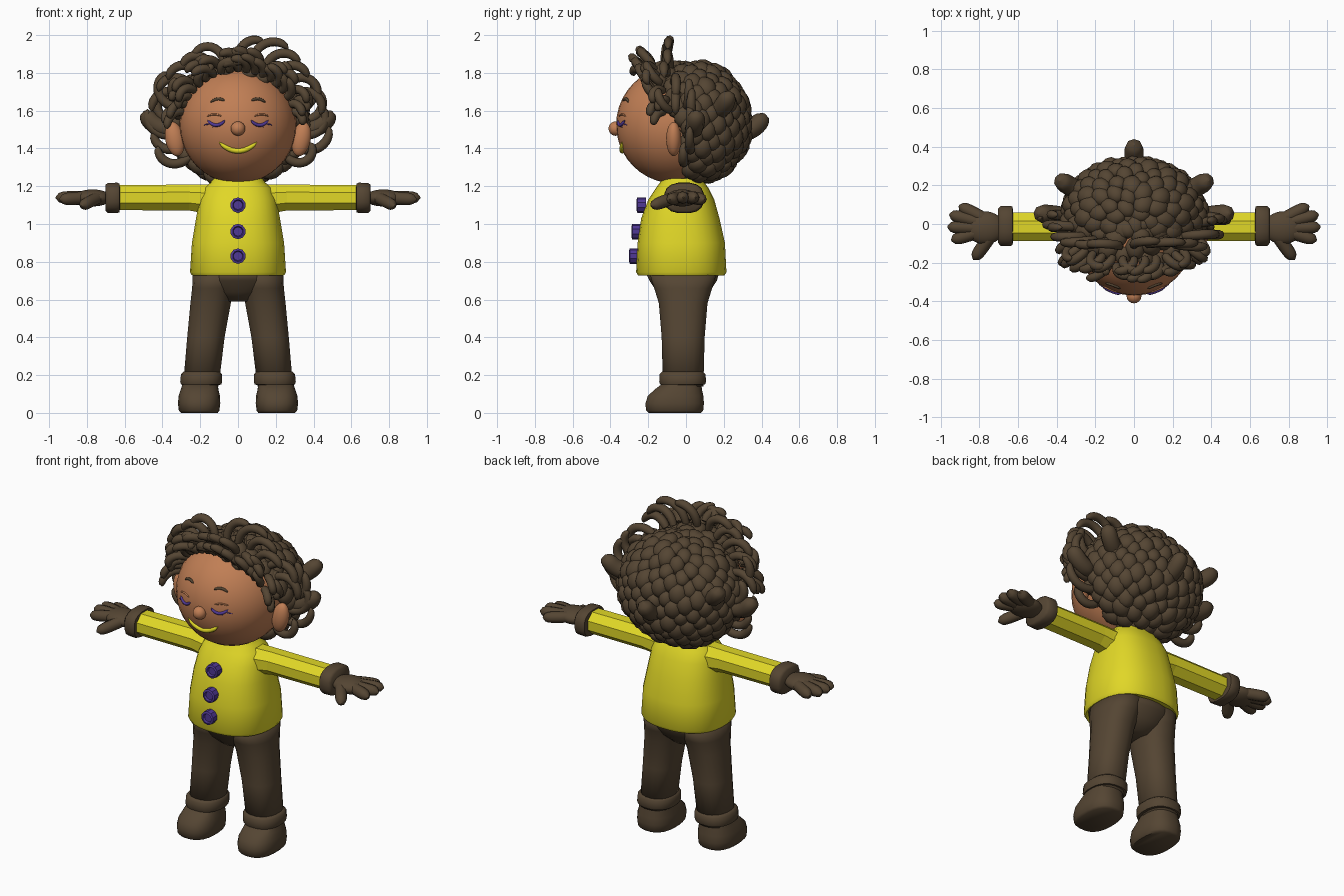
import bpy, bmesh, math, random
from mathutils import Vector, Matrix

random.seed(4)
if "Cube" in bpy.data.objects:
    bpy.data.objects.remove(bpy.data.objects["Cube"])


def material(name, r, g, b):
    m = bpy.data.materials.new(name)
    m.use_nodes = True
    m.diffuse_color = (r, g, b, 1)
    m.node_tree.nodes["Principled BSDF"].inputs["Base Color"].default_value = (r, g, b, 1)
    return m


skin = material("tan skin", .53, .21, .09)
yellow = material("yellow", .75, .68, .02)
brown = material("dark brown", .09, .06, .033)
purple = material("purple", .08, .04, .3)


def finish(name, bm, mat, smooth=True):
    bmesh.ops.recalc_face_normals(bm, faces=bm.faces)
    me = bpy.data.meshes.new(name)
    bm.to_mesh(me)
    bm.free()
    me.materials.append(mat)
    for p in me.polygons:
        p.use_smooth = smooth
    ob = bpy.data.objects.new(name, me)
    bpy.context.collection.objects.link(ob)
    return ob


def loft(name, rings, mat, sides=24, power=2.0, along_x=False, side=1, smooth=True):
    """Stack oval rings (height, cx, cy, rx, ry) and cap both ends."""
    bm = bmesh.new()
    loops = []
    for h, cx, cy, rx, ry in rings:
        loop = []
        for i in range(sides):
            a = 2 * math.pi * (i + .5) / sides
            c, s = math.cos(a), math.sin(a)
            u = cx + rx * math.copysign(abs(c) ** (2 / power), c)
            v = cy + ry * math.copysign(abs(s) ** (2 / power), s)
            co = (h * side, u, v) if along_x else (u * side, v, h)
            loop.append(bm.verts.new(co))
        loops.append(loop)
    for a, b in zip(loops, loops[1:]):
        for i in range(sides):
            j = (i + 1) % sides
            bm.faces.new((a[i], a[j], b[j], b[i]))
    bm.faces.new(loops[0])
    bm.faces.new(loops[-1])
    return finish(name, bm, mat, smooth)


def ball(name, loc, scale, mat, tilt=0):
    bm = bmesh.new()
    m = Matrix.Translation(loc) @ Matrix.Rotation(tilt, 4, 'Y') @ Matrix.Diagonal((*scale, 1))
    bmesh.ops.create_uvsphere(bm, u_segments=32, v_segments=20, radius=1, matrix=m)
    return finish(name, bm, mat)


def tubes(name, paths, mat):
    """Round tubes; each path is a list of (point, radius)."""
    cu = bpy.data.curves.new(name, 'CURVE')
    cu.dimensions = '3D'
    cu.bevel_depth = 1
    cu.bevel_resolution = 2
    cu.use_fill_caps = True
    for path in paths:
        sp = cu.splines.new('POLY')
        sp.points.add(len(path) - 1)
        for p, (co, r) in zip(sp.points, path):
            p.co = (*co, 1)
            p.radius = r
    tmp = bpy.data.objects.new(name, cu)
    bpy.context.collection.objects.link(tmp)
    bpy.context.view_layer.update()
    me = bpy.data.meshes.new_from_object(tmp)
    bpy.data.objects.remove(tmp)
    bm = bmesh.new()
    bm.from_mesh(me)
    return finish(name, bm, mat)


def rounded(s, r):
    return r * max(.12, (1 - abs(2 * s - 1) ** 4) ** .5)


# Head, ears, nose and neck
HC, HR = Vector((0, -.06, 1.525)), .31
ball("head", HC, (HR, HR, HR), skin)
ball("nose", (0, -.372, 1.505), (.038, .038, .038), skin)
loft("neck", [(1.15, 0, -.02, .11, .1), (1.3, 0, -.02, .12, .11)], skin)


def on_face(x, z):
    d = HR ** 2 - x ** 2 - (z - HC.z) ** 2
    return Vector((x, HC.y - math.sqrt(d), z))


def face_arc(x, z, half, sag, r, n=13, slope=0):
    path = []
    for i in range(n):
        t = 2 * i / (n - 1) - 1
        path.append((on_face(x + half * t, z + sag * t * t + slope * t),
                     rounded(i / (n - 1), r)))
    return path


tubes("mouth", [face_arc(0, 1.387, .1, .046, .014)], yellow)
for s, side in ((1, "left"), (-1, "right")):
    ball(side + "_ear", (s * .335, -.065, 1.45), (.05, .04, .092), skin, s * .2)
    lashes = [face_arc(s * .115, 1.523, .046, .026, .009)]
    for k in (-1, 0, 1):
        lashes.append([(on_face(s * (.12 + .035 * k), 1.53), .004),
                       (on_face(s * (.135 + .045 * k), 1.512 + .012 * abs(k)), .002)])
    tubes(side + "_eye", lashes, purple)
    tubes(side + "_eyelid", [face_arc(s * .125, 1.58, .04, -.01, .005)], skin)
    tubes(side + "_eyebrow", [face_arc(s * .108, 1.662, .038, -.014, .008, slope=-s * .004)], brown)

# Hair: solid core covered in overlapping round clumps
ball("hair_core", (0, .06, 1.535), (.33, .255, .29), brown)


def clumps(name, centre, radii, count, size, hairline):
    bm = bmesh.new()
    for i in range(count):
        z = 1 - 2 * (i + .5) / count
        a = i * math.pi * (3 - math.sqrt(5))
        q = math.sqrt(1 - z * z)
        n = Vector((q * math.cos(a), q * math.sin(a), z))
        p = Vector(centre) + Vector([n[k] * radii[k] for k in range(3)])
        if p.y < hairline - .7 * max(0, p.z - 1.5) or p.z < 1.25:
            continue
        turn = n.to_track_quat('Z', 'Y').to_matrix().to_4x4()
        tip = Matrix.Rotation(random.uniform(-.35, .35), 4, 'X')
        w = size * random.uniform(.85, 1.15)
        m = Matrix.Translation(p) @ turn @ tip @ Matrix.Diagonal((w, w * 1.2, w * .85, 1))
        bmesh.ops.create_icosphere(bm, subdivisions=2, radius=1, matrix=m)
    finish(name, bm, brown)


clumps("hair_clumps", (0, .05, 1.535), (.345, .265, .295), 230, .05, .0)
clumps("scalp_clumps", HC, (.315, .3, .305), 200, .045, .0)


# Hair: hooked curls round the face and tufts at the back
def curl(base, out, bend, length, hook, r, n=14):
    out, bend = Vector(out).normalized(), Vector(bend).normalized()
    p = Vector(base)
    path = []
    for i in range(n):
        s = i / (n - 1)
        path.append((p.copy(), rounded(.12 + .88 * s, r)))
        a = hook * s ** 1.2
        p += (out * math.cos(a) + bend * math.sin(a)) * length / (n - 1)
    return path


curls = []
for i in range(21):
    phi = math.radians(-38 + 256 * i / 20)
    c, s = math.cos(phi), math.sin(phi)
    y = -.1 + .12 * (1 - max(s, 0)) + random.uniform(-.03, .03)
    turn = math.copysign(1, c) * (1 if s > .35 else -1)
    base = (.33 * c, y, 1.545 + .315 * s)
    curls.append(curl(base, (c, random.uniform(-.2, .2), s), (s * turn, 0, -c * turn),
                      random.uniform(.2, .27), random.uniform(2.2, 3.1), .025))
tubes("outer_curls", curls, brown)

fringe = []
for row, (ring, y0, count) in enumerate(((.285, -.17, 19), (.325, -.13, 17))):
    for i in range(count):
        phi = math.radians(8 + 164 * (i + .5) / count)
        c, s = math.cos(phi), math.sin(phi)
        base = (ring * c * 1.03, y0 - .05 * s + .08 * (1 - s), 1.53 + ring * s)
        turn = random.choice((-1, 1))
        fringe.append(curl(base, (c, -.8, s), (s * turn, -.3, -c * turn),
                           random.uniform(.11, .17), random.uniform(2.2, 3.4), .024))
tubes("fringe_curls", fringe, brown)

tufts = []
for x, y, z in ((0, .28, 1.48), (.27, .16, 1.6), (-.27, .16, 1.6), (.36, .04, 1.5), (-.36, .04, 1.5)):
    tufts.append(curl((x, y, z), (x, y, .05), (0, 0, 1), .17, 1.3, .05))
tubes("back_tufts", tufts, brown)

# Sweater body, collar and buttons
loft("sweater", [(.735, 0, -.025, .225, .21), (.728, 0, -.025, .245, .23), (.745, 0, -.025, .255, .24),
                 (.9, 0, -.025, .245, .232), (1.03, 0, -.03, .223, .208), (1.13, 0, -.025, .205, .175),
                 (1.19, 0, -.02, .18, .14), (1.22, 0, -.02, .145, .118), (1.24, 0, -.02, .13, .108),
                 (1.235, 0, -.02, .11, .095)], yellow, 32, 2.4)
for z, y, name in ((1.1, -.235, "top"), (.96, -.262, "middle"), (.83, -.275, "bottom")):
    bm = bmesh.new()
    m = Matrix.Translation((0, y, z)) @ Matrix.Rotation(math.pi / 2, 4, 'X')
    bmesh.ops.create_cone(bm, cap_ends=True, segments=10, radius1=.041, radius2=.041, depth=.045, matrix=m)
    front = min(bm.faces, key=lambda f: f.calc_center_median().y)
    bmesh.ops.inset_region(bm, faces=[front], thickness=.012, depth=.004)
    bmesh.ops.inset_region(bm, faces=[front], thickness=.005, depth=-.012)
    finish(name + "_button", bm, purple, False)

# Hips
loft("hips", [(.59, 0, -.015, .08, .09), (.64, 0, -.015, .19, .14), (.7, 0, -.015, .235, .18),
              (.75, 0, -.02, .24, .2)], brown)

for s, side in ((1, "left"), (-1, "right")):
    # Sleeve, cuff and hand
    loft(side + "_sleeve", [(.1, -.02, 1.125, .095, .09), (.2, -.018, 1.135, .085, .08),
                            (.26, -.015, 1.14, .08, .074), (.65, -.015, 1.14, .08, .072)],
         yellow, 8, along_x=True, side=s, smooth=False)
    loft(side + "_sleeve_cuff", [(.625, -.01, 1.138, .08, .06), (.628, -.01, 1.138, .1, .077),
                                 (.64, -.01, 1.138, .106, .082), (.69, -.01, 1.138, .104, .08),
                                 (.702, -.01, 1.138, .09, .07)], brown, 16, 2.6, True, s)
    ball(side + "_palm", (s * .77, -.02, 1.138), (.1, .085, .045), brown)
    fingers = []
    for x0, y0, x1, y1, z1 in ((.78, .03, .905, .095, 1.13), (.8, .01, .955, .05, 1.14),
                               (.8, -.02, .965, -.015, 1.14), (.8, -.04, .945, -.085, 1.13),
                               (.74, -.06, .83, -.185, 1.095)):
        a, b = Vector((s * x0, y0, 1.14)), Vector((s * x1, y1, z1))
        fingers.append([(a.lerp(b, k / 10), rounded(.2 + .08 * k, .034)) for k in range(11)])
    tubes(side + "_fingers", fingers, brown)

    # Trouser leg, turn-up and shoe
    loft(side + "_leg", [(.14, .197, -.015, .095, .108), (.4, .17, -.015, .1, .115),
                         (.58, .145, -.015, .108, .13), (.66, .132, -.015, .112, .155),
                         (.74, .122, -.015, .118, .18)], brown, 20, 2.3, side=s)
    loft(side + "_trouser_cuff", [(.148, .195, -.018, .095, .105), (.15, .195, -.018, .108, .12),
                                  (.165, .195, -.018, .112, .125), (.205, .193, -.018, .11, .123),
                                  (.218, .192, -.018, .096, .11)], brown, 20, 2.4, side=s)
    loft(side + "_shoe", [(0, .205, -.06, .098, .14), (.012, .206, -.06, .108, .152), (.05, .206, -.06, .113, .156),
                          (.09, .205, -.055, .11, .148), (.125, .203, -.04, .1, .125),
                          (.16, .2, -.018, .092, .1)], brown, 24, 2.5, side=s)

# Keep the crisp rims of the lofted and capped parts sharp
bpy.ops.object.select_all(action='DESELECT')
for ob in bpy.context.collection.objects:
    if ob.type == 'MESH' and ("cuff" in ob.name or "shoe" in ob.name or ob.name == "sweater"):
        ob.select_set(True)
        bpy.context.view_layer.objects.active = ob
bpy.ops.object.shade_smooth_by_angle(angle=math.radians(50))
